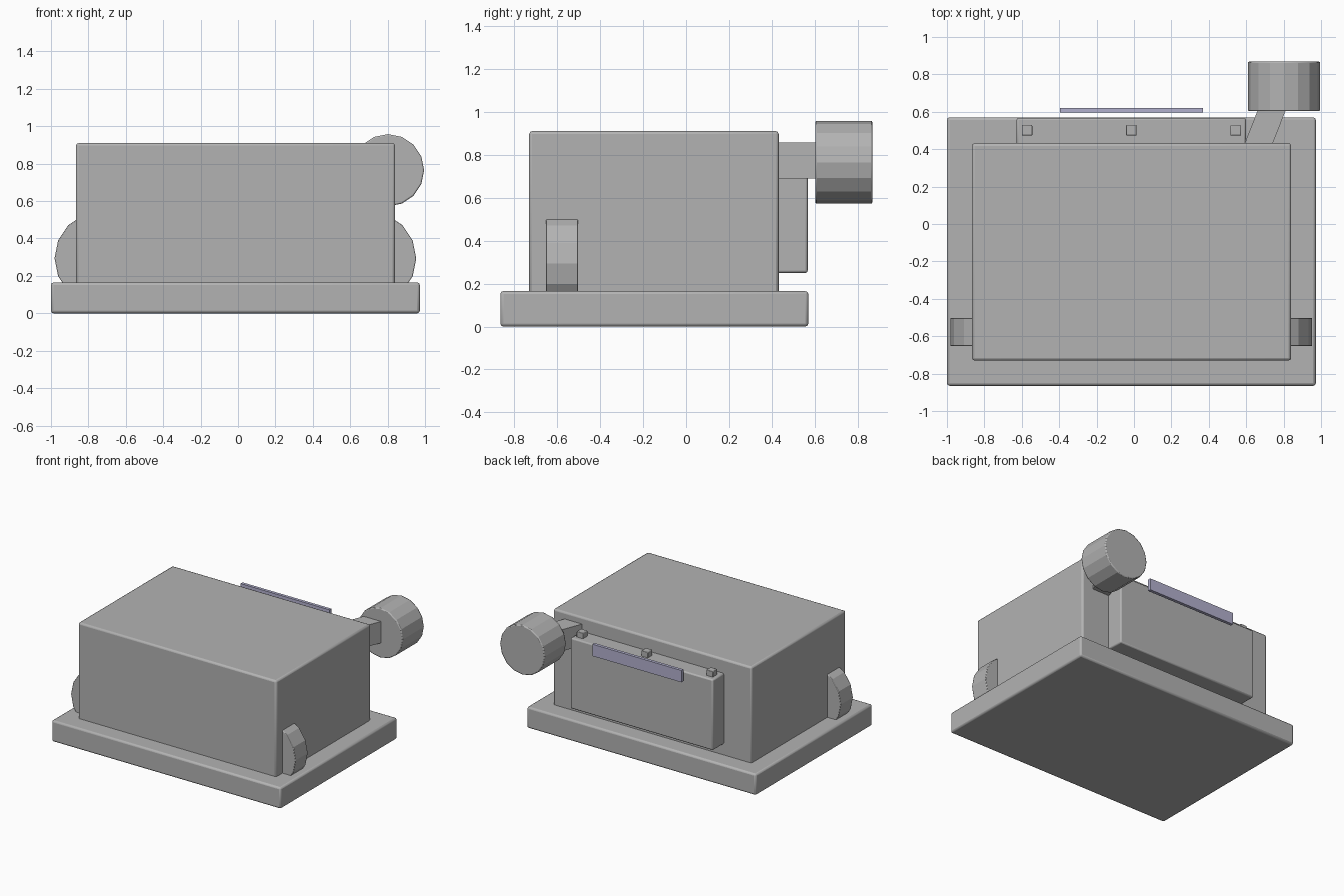
import bpy
import math

if "Cube" in bpy.data.objects:
    bpy.data.objects.remove(bpy.data.objects["Cube"])


def material(name, rgb):
    m = bpy.data.materials.new(name)
    m.diffuse_color = (*rgb, 1)
    m.use_nodes = True
    m.node_tree.nodes["Principled BSDF"].inputs["Base Color"].default_value = m.diffuse_color
    return m


GREY = material("grey", (0.45, 0.45, 0.45))
LILAC = material("lilac", (0.45, 0.44, 0.62))
MID = -0.014  # x of the symmetry plane of the main parts


def finish(name, mat, bevel):
    ob = bpy.context.object
    ob.name = name
    ob.data.materials.append(mat)
    bpy.ops.object.transform_apply(location=False, rotation=True, scale=True)
    if bevel:
        b = ob.modifiers.new("bevel", 'BEVEL')
        b.width = bevel
        b.segments = 2
        b.limit_method = 'ANGLE'
        b.angle_limit = math.radians(40)
    bpy.ops.object.shade_smooth_by_angle(angle=math.radians(20))
    return ob


def box(name, x, y, z, mat=GREY, bevel=0.0, turn=0.0):
    """Box from (min, max) ranges, optionally turned about z."""
    bpy.ops.mesh.primitive_cube_add(
        size=1, location=[(a + b) / 2 for a, b in (x, y, z)], rotation=(0, 0, turn))
    bpy.context.object.scale = [b - a for a, b in (x, y, z)]
    return finish(name, mat, bevel)


def disc(name, x, z, radius, y, bevel):
    """Sixteen-sided cylinder lying along y."""
    bpy.ops.mesh.primitive_cylinder_add(
        vertices=16, radius=radius, depth=y[1] - y[0],
        location=(x, (y[0] + y[1]) / 2, z), rotation=(math.pi / 2, 0, 0))
    return finish(name, GREY, bevel)


# Main masses
box("base", (-1.0, 0.972), (-0.865, 0.57), (0, 0.165), bevel=0.014)
box("body", (-0.866, 0.84), (-0.73, 0.432), (0.15, 0.91), bevel=0.014)

# Side wheels, half sunk in the body
for side, label in ((-1, "left"), (1, "right")):
    disc(label + "_wheel", MID + side * 0.717, 0.294, 0.25, (-0.653, -0.502), 0.004)

# Rear panel with three studs on top
box("rear_panel", (-0.628, 0.598), (0.42, 0.567), (0.25, 0.80), bevel=0.01)
for i in (-1, 0, 1):
    cx = MID + i * 0.558
    box("stud", (cx - 0.028, cx + 0.028), (0.473, 0.529), (0.79, 0.843), bevel=0.004)

# Thin plate floating behind the panel
box("rear_plate", (-0.395, 0.37), (0.597, 0.621), (0.74, 0.832), mat=LILAC)

# Slanted arm carrying the drum: a box sheared along y
arm = box("arm", (0.58, 0.73), (0.40, 0.63), (0.69, 0.857))
for v in arm.data.vertices:
    v.co.x += 0.39 * (v.co.y + 0.115)
arm.data.update()
disc("drum", 0.802, 0.765, 0.193, (0.603, 0.868), 0.007)
